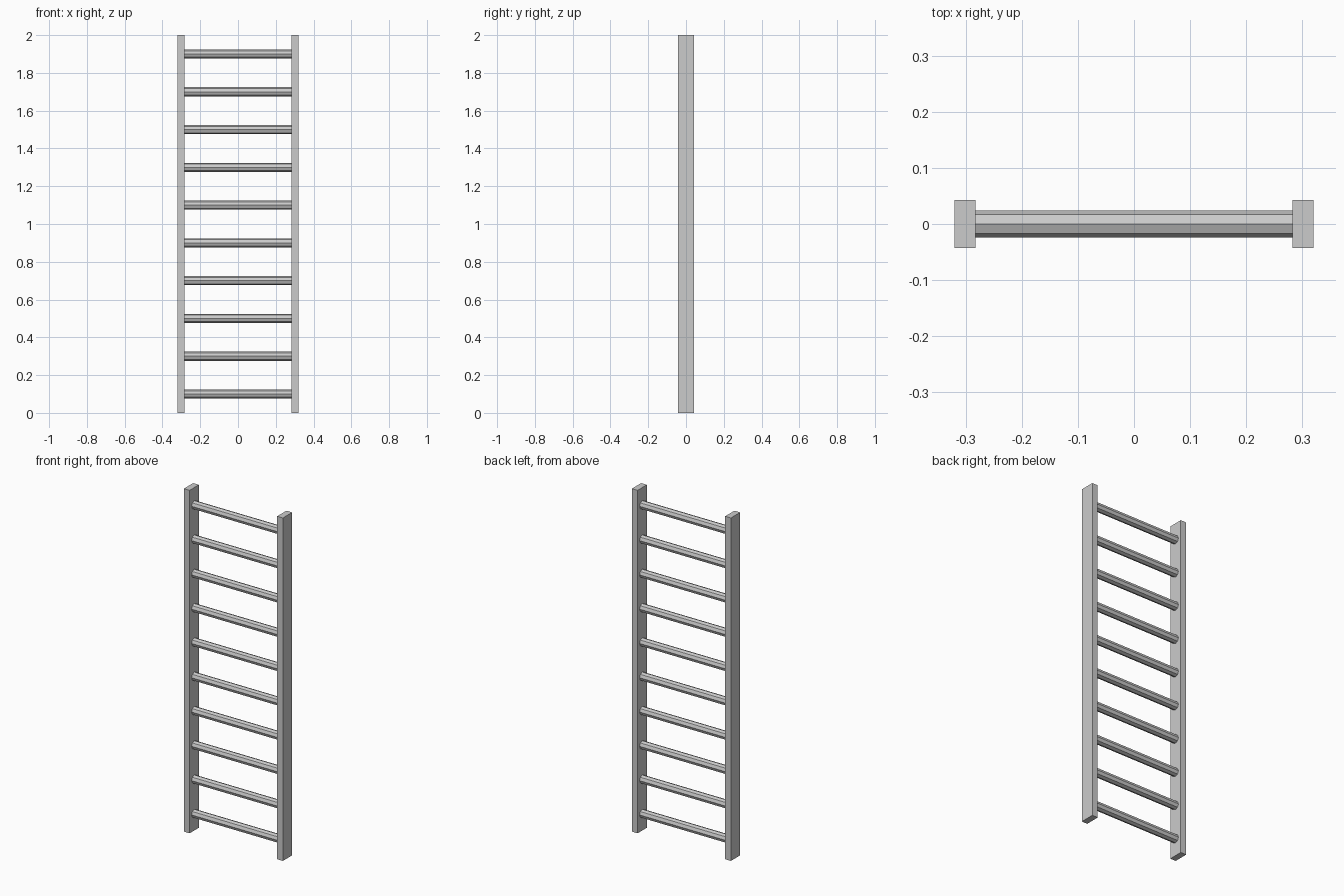
import bpy
from math import pi

if "Cube" in bpy.data.objects:
    bpy.data.objects.remove(bpy.data.objects["Cube"])

HEIGHT = 2.0
RUNGS = 10
STILE_X = 0.301            # centre line of each side rail
STILE_W, STILE_D = 0.037, 0.085
RUNG_R = 0.024


def stile(name, x):
    bpy.ops.mesh.primitive_cube_add(size=1, location=(x, 0, HEIGHT / 2))
    ob = bpy.context.object
    ob.name = name
    ob.scale = (STILE_W, STILE_D, HEIGHT)
    bpy.ops.object.transform_apply(location=False, rotation=False, scale=True)


def rung(name, z):
    # eight-sided bar along x, ends seated in the rails
    bpy.ops.mesh.primitive_cylinder_add(
        vertices=8, radius=RUNG_R, depth=2 * STILE_X - STILE_W + 0.01,
        location=(0, 0, z), rotation=(0, pi / 2, 0))
    bpy.context.object.name = name


# Side rails
stile("left_rail", -STILE_X)
stile("right_rail", STILE_X)

# Rungs, evenly spaced
step = HEIGHT / RUNGS
for i in range(RUNGS):
    rung(f"rung_{i + 1}", step * (i + 0.5))
